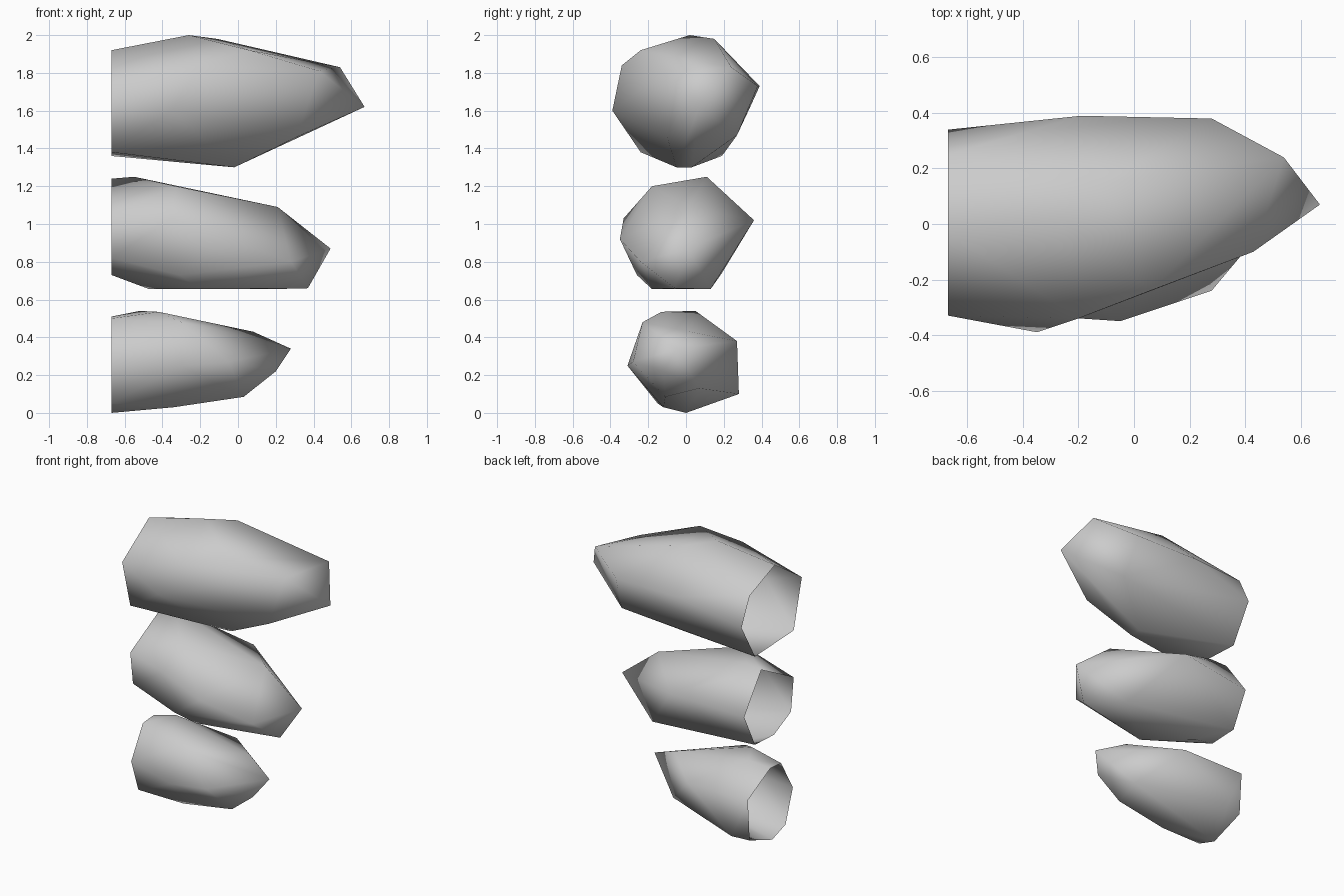
import bpy
import bmesh

# Remove the default cube if the scene has one
default_cube = bpy.data.objects.get("Cube")
if default_cube:
    bpy.data.objects.remove(default_cube, do_unlink=True)


def make_material(name, colour):
    material = bpy.data.materials.new(name)
    material.use_nodes = True
    material.diffuse_color = colour
    shader = material.node_tree.nodes["Principled BSDF"]
    shader.inputs["Base Color"].default_value = colour
    return material


def make_shard(name, rim, body, material, rim_x=-0.67):
    """Wrap a convex skin around a flat rim and the body corners, open at the rim."""
    bm = bmesh.new()
    for y, z in rim:
        bm.verts.new((rim_x, y, z))
    for corner in body:
        bm.verts.new(corner)

    # Convex skin, without the corners that end up inside it
    bmesh.ops.convex_hull(bm, input=list(bm.verts))
    loose = [vert for vert in bm.verts if not vert.link_faces]
    bmesh.ops.delete(bm, geom=loose, context="VERTS")
    bmesh.ops.recalc_face_normals(bm, faces=list(bm.faces))

    # Open the flat end
    end_faces = [face for face in bm.faces
                 if all(abs(vert.co.x - rim_x) < 0.001 for vert in face.verts)]
    bmesh.ops.delete(bm, geom=end_faces, context="FACES")
    for face in bm.faces:
        face.smooth = True

    mesh = bpy.data.meshes.new(name)
    bm.to_mesh(mesh)
    bm.free()
    mesh.materials.append(material)
    shard = bpy.data.objects.new(name, mesh)
    bpy.context.scene.collection.objects.link(shard)
    return shard


stone_grey = make_material("stone grey", (0.6, 0.6, 0.6, 1))

# Large shard on top
make_shard(
    "upper_shard",
    rim=[(-.03, 1.92), (-.33, 1.72), (-.24, 1.38), (.19, 1.36), (.34, 1.62), (.25, 1.81)],
    body=[(-.26, .02, 2), (-.11, .15, 1.98), (.06, -.24, 1.92), (-.2, -.34, 1.84),
          (-.35, -.39, 1.6), (.43, -.1, 1.81), (.54, .24, 1.83), (.67, .07, 1.62),
          (.28, .38, 1.73), (-.19, .39, 1.73), (.31, .27, 1.47), (.31, -.1, 1.46),
          (-.02, -.05, 1.3), (-.02, .03, 1.3)],
    material=stone_grey)

# Medium shard in the middle
make_shard(
    "middle_shard",
    rim=[(.12, 1.24), (-.24, 1.05), (-.21, .82), (-.02, .73), (.19, .74), (.31, .98)],
    body=[(-.55, .11, 1.25), (-.33, -.18, 1.2), (.21, .01, 1.09), (-.13, .36, 1.02),
          (-.35, -.33, 1.03), (-.05, -.35, .92), (.28, -.24, .8), (.49, .01, .87),
          (.37, -.06, .66), (.17, .13, .655), (-.2, -.18, .655), (-.47, .05, .655),
          (-.31, -.26, .73)],
    material=stone_grey)

# Small shard at the bottom
make_shard(
    "lower_shard",
    rim=[(.02, .51), (-.1, .5), (-.23, .28), (-.15, .05), (0, 0), (.25, .09), (.27, .38)],
    body=[(-.52, .05, .54), (-.42, -.13, .535), (-.3, -.23, .48), (.08, .02, .43),
          (.28, -.05, .34), (.2, -.12, .22), (.03, -.11, .085), (.05, .07, .13),
          (-.34, -.12, .03), (-.55, .28, .1), (-.2, .27, .38), (-.3, -.31, .25),
          (-.05, -.28, .27)],
    material=stone_grey)
